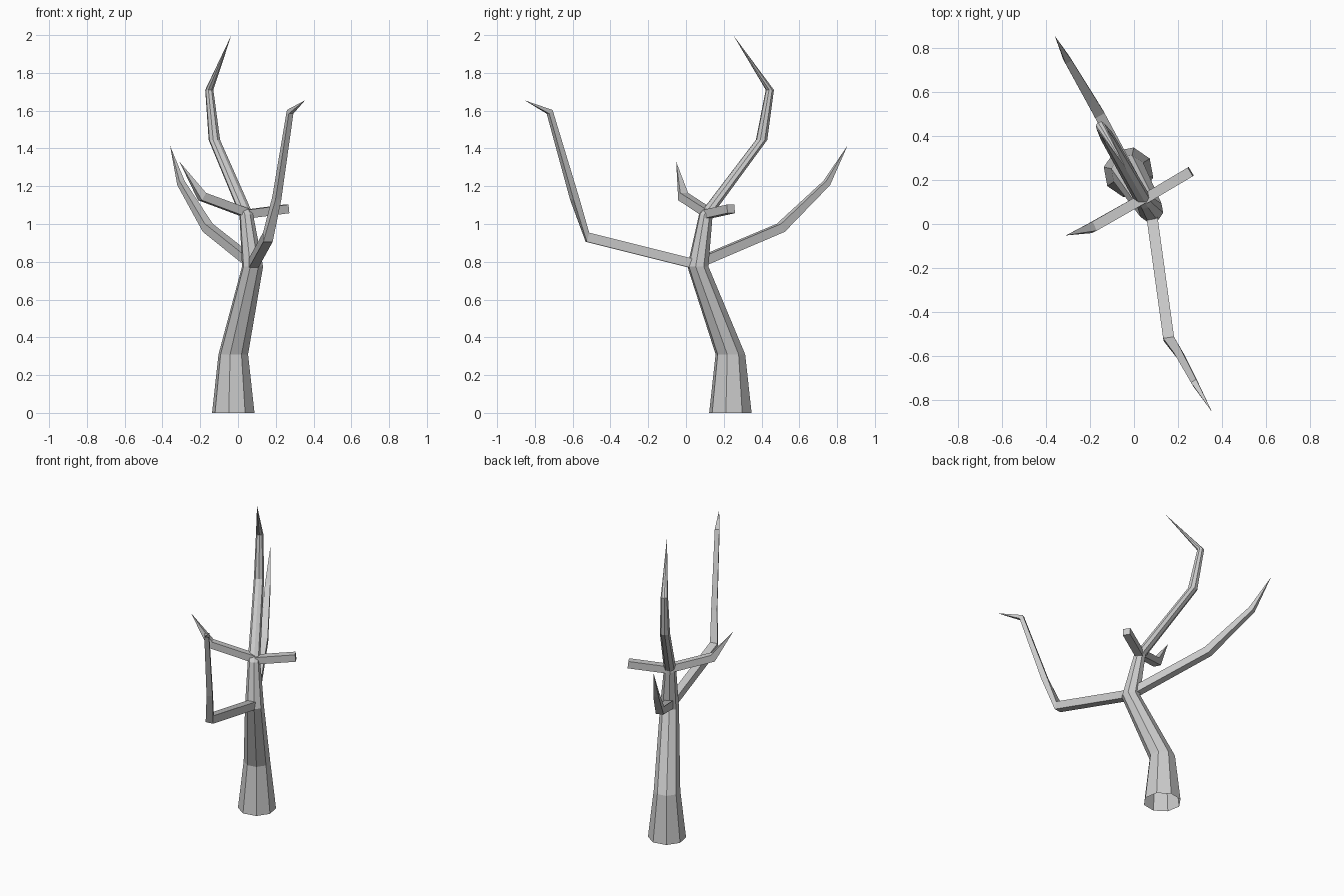
import bpy, bmesh, math
from mathutils import Vector

if "Cube" in bpy.data.objects:
    bpy.data.objects.remove(bpy.data.objects["Cube"])


def loft(name, rings, tip=None, cap_end=False):
    """Skin a list of vertex rings, optionally closing in a point."""
    bm = bmesh.new()
    loops = [[bm.verts.new(p) for p in ring] for ring in rings]
    n = len(loops[0])
    for a, b in zip(loops, loops[1:]):
        for i in range(n):
            j = (i + 1) % n
            bm.faces.new((a[i], a[j], b[j], b[i]))
    last = loops[-1]
    if tip:
        t = bm.verts.new(tip)
        for i in range(n):
            bm.faces.new((last[i], last[(i + 1) % n], t))
    if cap_end:
        bm.faces.new(last)
    bmesh.ops.recalc_face_normals(bm, faces=bm.faces)
    mesh = bpy.data.meshes.new(name)
    bm.to_mesh(mesh)
    bm.free()
    obj = bpy.data.objects.new(name, mesh)
    bpy.context.collection.objects.link(obj)


def octagon(x, y, z, r):
    return [(x + r * math.cos(math.radians(33 + 45 * i)),
             y + r * math.sin(math.radians(33 + 45 * i)), z) for i in range(8)]


def branch(name, points, tip=None):
    """Square branch; each point is x, y, z, half width, turn (0 = across the incoming part)."""
    path = [Vector(p[:3]) for p in points] + ([Vector(tip)] if tip else [])
    rings = []
    for i, (x, y, z, w, k) in enumerate(points):
        d_in = (path[i] - path[max(i - 1, 0)]).normalized()
        d_out = (path[min(i + 1, len(path) - 1)] - path[i]).normalized()
        if i == 0:
            d_in = d_out
        if i == len(path) - 1:
            d_out = d_in
        t = d_in.lerp(d_out, k).normalized()
        side = t.cross(Vector((0, 0, 1))).normalized()
        up = side.cross(t)
        rings.append([path[i] + side * a * w + up * b * w
                      for a, b in ((-1, -1), (1, -1), (1, 1), (-1, 1))])
    loft(name, rings, tip, cap_end=tip is None)


# Trunk, open at the base and bending up to a pointed top
loft("trunk", [octagon(*p) for p in (
    (-0.025, 0.235, 0.0, 0.115),
    (-0.025, 0.235, 0.31, 0.08),
    (0.077, 0.063, 0.775, 0.057),
    (0.044, 0.105, 1.05, 0.037),
    (-0.125, 0.40, 1.445, 0.031),
    (-0.152, 0.444, 1.71, 0.022))], tip=(-0.035, 0.25, 2.0))

# Long lower branch towards the front
branch("front_branch", [
    (0.082, 0.03, 0.792, 0.025, 0),
    (0.158, -0.522, 0.93, 0.025, 0),
    (0.205, -0.59, 1.135, 0.018, 0.5),
    (0.276, -0.722, 1.594, 0.014, 0.5)], tip=(0.355, -0.855, 1.655))

# Lower branch towards the back
branch("back_branch", [
    (0.06, 0.09, 0.805, 0.025, 0),
    (-0.16, 0.502, 0.98, 0.024, 0.4),
    (-0.302, 0.745, 1.217, 0.016, 0.4)], tip=(-0.36, 0.855, 1.415))

# Short upper branch towards the left
branch("left_branch", [
    (0.04, 0.115, 1.06, 0.023, 0),
    (-0.19, -0.015, 1.145, 0.023, 0.4)], tip=(-0.31, -0.052, 1.33))

# Broken stub towards the right
branch("right_stub", [
    (0.05, 0.115, 1.053, 0.023, 0),
    (0.258, 0.238, 1.08, 0.023, 0)])
